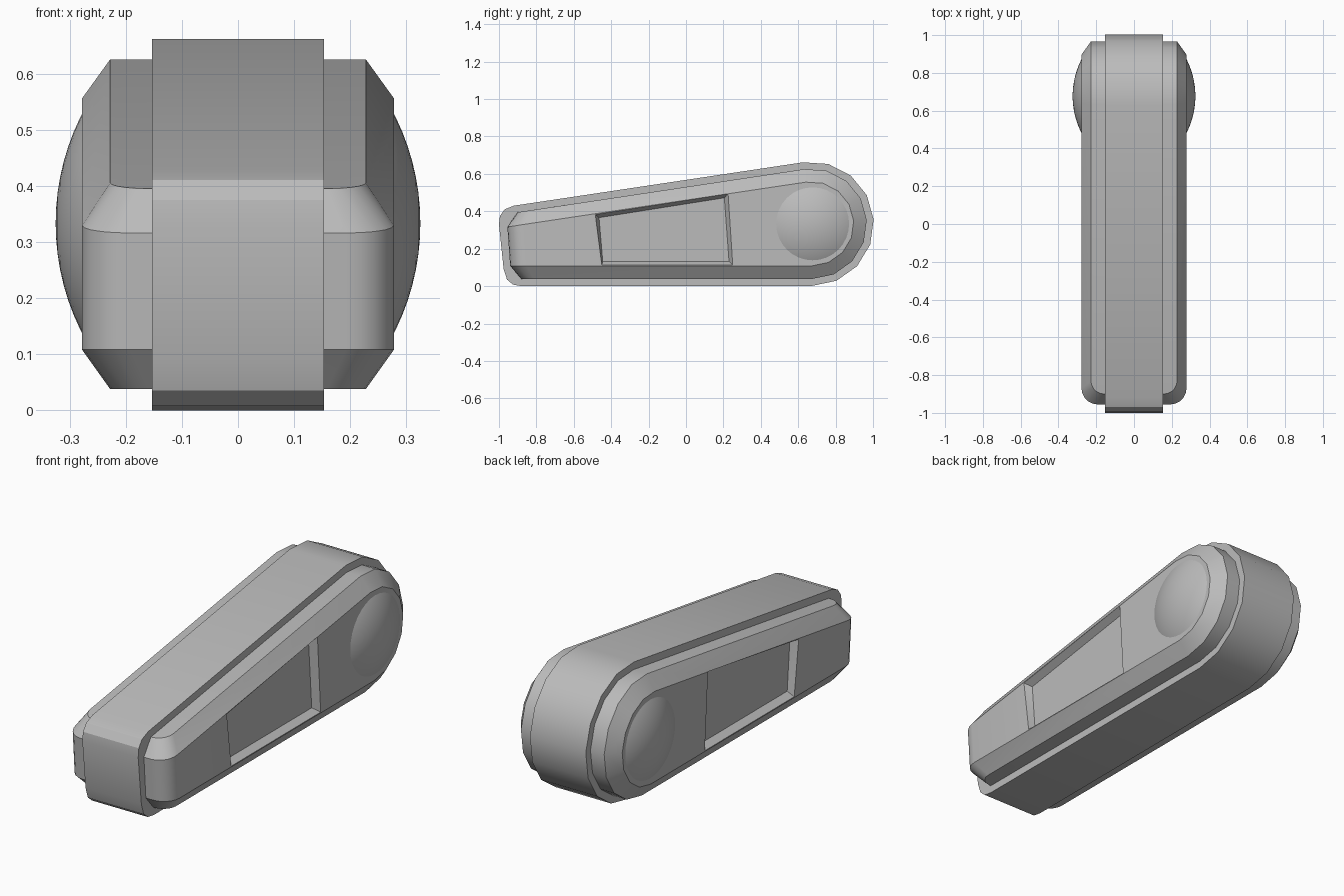
import bpy, bmesh
from math import sin, cos, pi, radians

if "Cube" in bpy.data.objects:
    bpy.data.objects.remove(bpy.data.objects["Cube"], do_unlink=True)

grey = bpy.data.materials.new("plain grey")
grey.use_nodes = True
colour = (0.5, 0.5, 0.5, 1)
grey.diffuse_color = colour
grey.node_tree.nodes["Principled BSDF"].inputs["Base Color"].default_value = colour

AXIS_Y, AXIS_Z = 0.672, 0.333     # centre of the round end


def hull(name, points, merge=True):
    """Convex solid around a set of points."""
    bm = bmesh.new()
    for p in points:
        bm.verts.new(p)
    res = bmesh.ops.convex_hull(bm, input=bm.verts)
    loose = {v for v in res["geom_interior"] + res["geom_unused"]
             if isinstance(v, bmesh.types.BMVert)}
    bmesh.ops.delete(bm, geom=list(loose), context="VERTS")
    if merge:
        bmesh.ops.dissolve_limit(bm, angle_limit=radians(1.5),
                                 verts=bm.verts, edges=bm.edges)
    bmesh.ops.recalc_face_normals(bm, faces=bm.faces)
    mesh = bpy.data.meshes.new(name)
    bm.to_mesh(mesh)
    bm.free()
    mesh.materials.append(grey)
    obj = bpy.data.objects.new(name, mesh)
    bpy.context.collection.objects.link(obj)
    return obj


def smooth(obj):
    bpy.ops.object.select_all(action="DESELECT")
    obj.select_set(True)
    bpy.context.view_layer.objects.active = obj
    bpy.ops.object.shade_smooth_by_angle(angle=radians(28))


def both(points):
    return [(s * x, y, z) for s in (-1, 1) for x, y, z in points]


def round_end(x, radius, steps=8):
    """Half circle at the back, from the bottom up to the sloping top."""
    angles = [radians(-90 + 188 * i / steps) for i in range(steps + 1)]
    return [(x, AXIS_Y + radius * cos(a), AXIS_Z + radius * sin(a)) for a in angles]


def front_corner(x, y, radius, height, steps=5):
    """Rounded plan corner at the front; height is a function of y."""
    pts = []
    for i in range(steps + 1):
        a = pi / 2 * i / steps
        py = y + radius * (1 - sin(a))
        pts.append((x - radius * (1 - cos(a)), py, height(py)))
    return pts


# Central band with rounded front nose
nose = [(-0.88, 0), (-0.925, 0.008), (-0.957, 0.035), (-0.975, 0.09),
        (-1, 0.33), (-0.995, 0.375), (-0.97, 0.41), (-0.92, 0.43)]
band = hull("central_band", both([(0.153, y, z) for y, z in nose]
                                 + round_end(0.153, 0.332)))
smooth(band)

# Wide chamfered body
shell = round_end(0.228, 0.295) + round_end(0.278, 0.225)
shell += front_corner(0.228, -0.9, 0.07, lambda y: 0.395 + 0.147 * (y + 0.9))
shell += front_corner(0.278, -0.955, 0.085, lambda y: 0.316 + 0.157 * (y + 0.955))
shell += front_corner(0.278, -0.94, 0.085, lambda y: 0.108)
shell += front_corner(0.228, -0.88, 0.07, lambda y: 0.038)
body = hull("side_body", both(shell))

# Tapered recess cut into each flank
rim = [(-0.485, 0.383), (0.225, 0.494), (0.25, 0.112), (-0.45, 0.112)]
floor = [(-0.465, 0.366), (0.205, 0.472), (0.23, 0.132), (-0.445, 0.132)]
for side, s in (("left", 1), ("right", -1)):
    pts = [(s * x, y, z) for x, prof in ((0.243, floor), (0.278, rim), (0.35, rim))
           for y, z in prof]
    cutter = hull(side + "_recess_cutter", pts, merge=False)
    cutter.hide_render = True
    cutter.hide_viewport = True
    cut = body.modifiers.new(side + " recess", "BOOLEAN")
    cut.operation = "DIFFERENCE"
    cut.solver = "EXACT"
    cut.object = cutter

# Apply the cuts so that only the finished body remains
bpy.context.view_layer.update()
done = bpy.data.meshes.new_from_object(
    body.evaluated_get(bpy.context.evaluated_depsgraph_get()))
body.modifiers.clear()
body.data = done
for obj in [o for o in bpy.data.objects if o.name.endswith("cutter")]:
    bpy.data.objects.remove(obj, do_unlink=True)
smooth(body)

# Shallow domes at the round end
R, TIP, SEGMENTS, RINGS = 0.43, 0.325, 32, 8
for side, s in (("left", 1), ("right", -1)):
    pts = [(s * TIP, AXIS_Y + 0.005, AXIS_Z)]
    for i in range(1, RINGS + 1):
        t = 0.52 * i / RINGS
        for k in range(SEGMENTS):
            a = 2 * pi * k / SEGMENTS
            pts.append((s * (TIP - R + R * cos(t)),
                        AXIS_Y + 0.005 + R * sin(t) * cos(a),
                        AXIS_Z + R * sin(t) * sin(a)))
    smooth(hull(side + "_dome", pts, merge=False))
